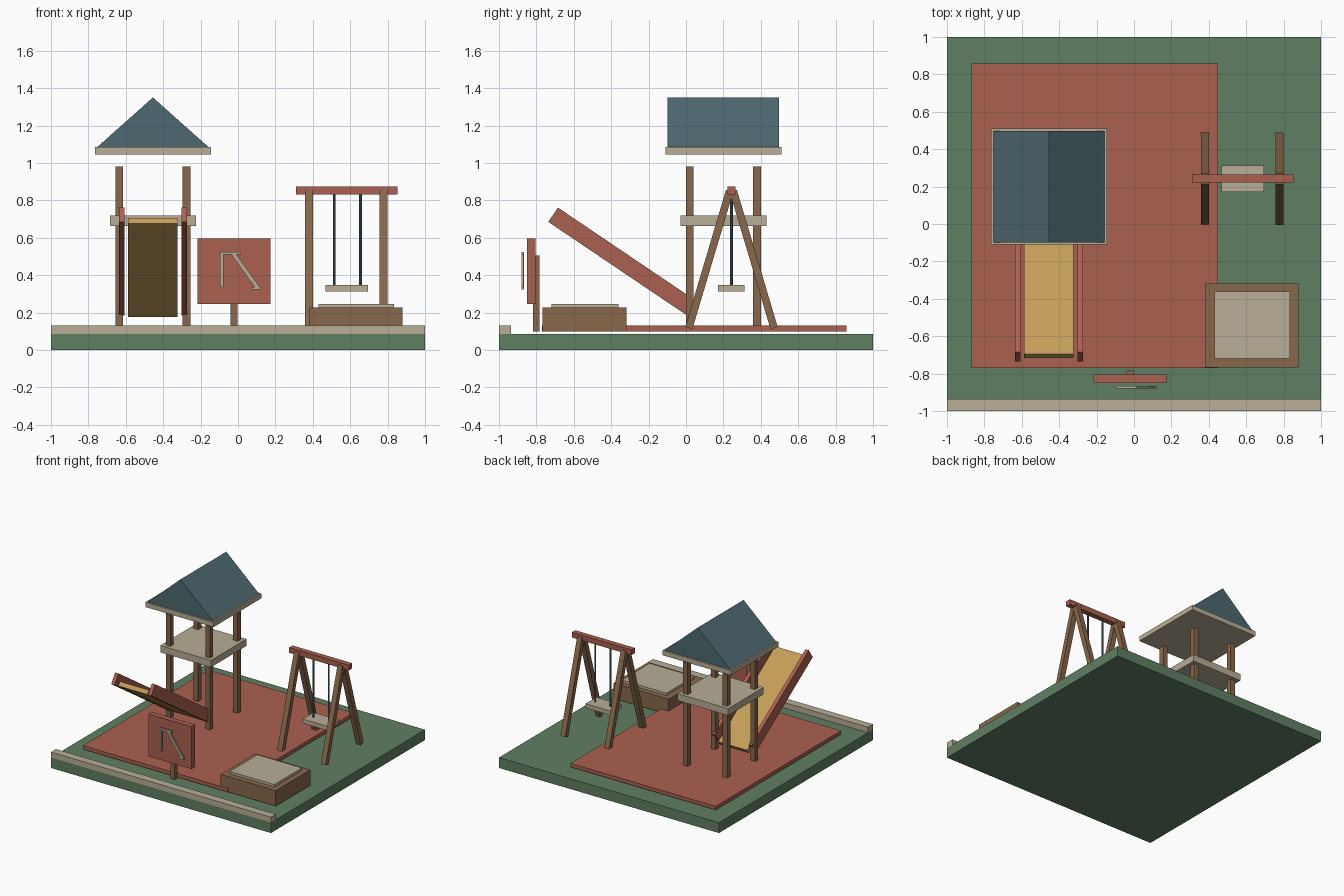
import bpy, bmesh, math
from mathutils import Vector

cube = bpy.data.objects.get("Cube")
if cube:
    bpy.data.objects.remove(cube, do_unlink=True)


def material(name, r, g, b):
    m = bpy.data.materials.new(name)
    m.use_nodes = True
    m.diffuse_color = (r, g, b, 1)
    m.node_tree.nodes["Principled BSDF"].inputs["Base Color"].default_value = (r, g, b, 1)
    return m


GREEN = material("grass green", .117, .209, .122)
RED = material("brick red", .402, .119, .080)
TAN = material("pale stone", .479, .423, .305)
BROWN = material("wood brown", .250, .138, .072)
YELLOW = material("slide yellow", .552, .342, .098)
TEAL = material("slate teal", .076, .141, .162)


def finish(name, bm, mat):
    bmesh.ops.recalc_face_normals(bm, faces=bm.faces)
    mesh = bpy.data.meshes.new(name)
    bm.to_mesh(mesh)
    bm.free()
    mesh.materials.append(mat)
    obj = bpy.data.objects.new(name, mesh)
    bpy.context.collection.objects.link(obj)
    return obj


def box(name, mat, x, y, z):
    """Box from (min, max) ranges, with its origin at its centre."""
    bm = bmesh.new()
    bmesh.ops.create_cube(bm, size=1)
    bmesh.ops.scale(bm, vec=(x[1] - x[0], y[1] - y[0], z[1] - z[0]), verts=bm.verts)
    obj = finish(name, bm, mat)
    obj.location = [(r[0] + r[1]) / 2 for r in (x, y, z)]
    return obj


def beam(name, mat, start, end, width, depth):
    """Rectangular bar between two points; width runs along x where possible."""
    a, b = Vector(start), Vector(end)
    d = b - a
    h = d.length / 2
    obj = box(name, mat, (-width / 2, width / 2), (-depth / 2, depth / 2), (-h, h))
    obj.location = (a + b) / 2
    obj.rotation_mode = 'QUATERNION'
    obj.rotation_quaternion = Vector((0, 0, 1)).rotation_difference(d)
    return obj


# Ground, play surface and front kerb
box("ground", GREEN, (-1, 1), (-1, 1), (0, .085))
box("play_surface", RED, (-.87, .45), (-.77, .857), (.10, .13))
box("front_kerb", TAN, (-1, 1), (-1, -.935), (.085, .13))

# Tower: four posts, deck, roof slab and gable roof
TX, TY = -.455, .20
for sx, side in ((-1, "right"), (1, "left")):
    for sy, end in ((-1, "front"), (1, "back")):
        cx, cy = TX + sx * .18, TY + sy * .18
        box(f"tower_post_{end}_{side}", BROWN, (cx - .021, cx + .021),
            (cy - .021, cy + .021), (.12, .98))
box("tower_deck", TAN, (TX - .23, TX + .23), (TY - .23, TY + .23), (.663, .72))
box("roof_slab", TAN, (TX - .31, TX + .31), (TY - .31, TY + .31), (1.045, 1.085))

bm = bmesh.new()
gable = [bm.verts.new((TX + dx, TY - .298, z))
         for dx, z in ((-.297, 1.085), (.297, 1.085), (0, 1.35))]
face = bm.faces.new(gable)
ext = bmesh.ops.extrude_face_region(bm, geom=[face], use_keep_orig=True)
bmesh.ops.translate(bm, vec=(0, .596, 0),
                    verts=[v for v in ext["geom"] if isinstance(v, bmesh.types.BMVert)])
finish("gable_roof", bm, TEAL)

# Slide: tilted bed with two side rails
tilt = math.radians(34)
run = Vector((0, math.cos(tilt), -math.sin(tilt))) * .447


def slide_bar(name, mat, x, y, z, width, depth):
    c = Vector((x, y, z))
    beam(name, mat, c - run, c + run, width, depth)


slide_bar("slide_bed", YELLOW, TX, -.335, .44, .265, .036)
for sx, side in ((-1, "right"), (1, "left")):
    slide_bar(f"slide_rail_{side}", RED, TX + sx * .167, -.34, .473, .03, .092)

# Swing: two A-frames, top beam, ropes and seat
SY = .243
for x, side in ((.38, "right"), (.777, "left")):
    for s, end in ((-1, "front"), (1, "back")):
        beam(f"swing_leg_{end}_{side}", BROWN, (x, SY + s * .228, .117),
             (x, SY + s * .01, .85), .043, .04)
box("swing_beam", RED, (.31, .853), (SY - .022, SY + .022), (.83, .873))
for x, side in ((.515, "right"), (.655, "left")):
    bm = bmesh.new()
    bmesh.ops.create_cone(bm, cap_ends=True, segments=8, radius1=.007, radius2=.007, depth=.50)
    finish(f"swing_rope_{side}", bm, TEAL).location = (x, SY, .59)
box("swing_seat", TAN, (.467, .695), (.172, .313), (.312, .347))

# Sandbox
box("sandbox_frame", BROWN, (.38, .88), (-.767, -.317), (.10, .227))
box("sandbox_sand", TAN, (.43, .835), (-.72, -.36), (.20, .247))

# Sign: post, board and a raised slide pictogram
box("sign_post", BROWN, (-.04, -.003), (-.818, -.782), (.10, .505))
box("sign_board", RED, (-.217, .173), (-.85, -.805), (.247, .595))
PY = (-.88, -.867)
box("pictogram_post", TAN, (-.095, -.078), PY, (.337, .525))
box("pictogram_top", TAN, (-.095, .013), PY, (.51, .525))
box("pictogram_foot", TAN, (.075, .123), PY, (.322, .338))
beam("pictogram_slope", TAN, (-.025, -.8735, .515), (.107, -.8735, .33), .022, .012)
